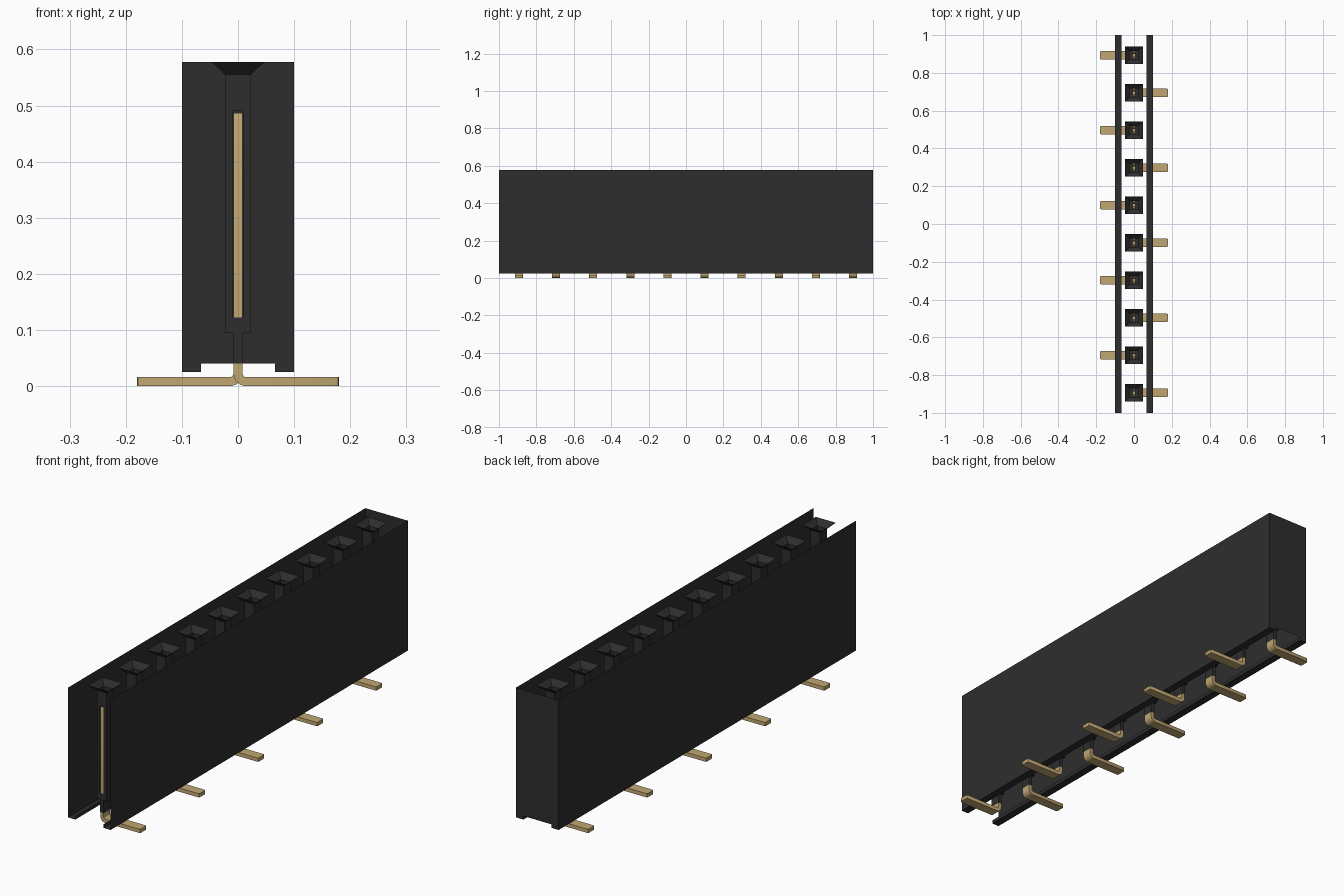
import bpy, bmesh, math

cube = bpy.data.objects.get("Cube")
if cube:
    bpy.data.objects.remove(cube, do_unlink=True)


def material(name, rgb, rough):
    m = bpy.data.materials.new(name)
    m.use_nodes = True
    m.diffuse_color = (*rgb, 1)
    b = m.node_tree.nodes["Principled BSDF"]
    b.inputs["Base Color"].default_value = (*rgb, 1)
    b.inputs["Roughness"].default_value = rough
    return m


BLACK = material("black plastic", (0.027, 0.027, 0.027), 0.6)
GOLD = material("brass", (0.53, 0.385, 0.17), 0.4)

COUNT, PITCH = 10, 0.1985
HALF_W, HALF_L = 0.1, 1.0          # housing half width and half length
TOP, FOOT, RECESS = 0.578, 0.025, 0.04
RAIL = 0.066                       # inner edge of the bottom rails
SHAFT, SLOT = 0.023, 0.0085        # half widths of the socket and its slit
T, D = 0.008, 0.0215               # half thickness and half depth of a contact


def finish(bm, name, mat, y=0.0):
    me = bpy.data.meshes.new(name)
    bm.to_mesh(me)
    bm.free()
    me.materials.append(mat)
    ob = bpy.data.objects.new(name, me)
    ob.location.y = y
    bpy.context.collection.objects.link(ob)
    return ob


def face(bm, pts):
    return bm.faces.new([bm.verts.new(p) for p in pts])


def sheet(bm, path, point_a, point_b):
    """Strip of quads along a path, between two placements of it."""
    a = [bm.verts.new(point_a(*p)) for p in path]
    b = [bm.verts.new(point_b(*p)) for p in path]
    for i in range(len(path) - 1):
        bm.faces.new((a[i], a[i + 1], b[i + 1], b[i]))


def rect(hx, hy, z):
    return [(-hx, -hy, z), (hx, -hy, z), (hx, hy, z), (-hx, hy, z)]


def ring(bm, lower, upper):
    for i in range(4):
        j = (i + 1) % 4
        face(bm, (lower[i], lower[j], upper[j], upper[i]))


def prism(bm, profile, axis_pt, depth):
    """Solid from a profile, extruded along y."""
    f = face(bm, [axis_pt(*p) for p in profile])
    r = bmesh.ops.extrude_face_region(bm, geom=[f])
    vs = [g for g in r["geom"] if isinstance(g, bmesh.types.BMVert)]
    bmesh.ops.translate(bm, verts=vs, vec=depth)


# Housing: thin side walls with bottom rails, closed at the back only
bm = bmesh.new()
side = [(RAIL, RECESS), (RAIL, FOOT), (HALF_W, FOOT), (HALF_W, TOP)]
for s in (-1, 1):
    sheet(bm, side, lambda x, z: (s * x, -HALF_L, z), lambda x, z: (s * x, HALF_L, z))
outline = side + [(-x, z) for x, z in reversed(side)]
face(bm, [(x, HALF_L, z) for x, z in outline])
bmesh.ops.remove_doubles(bm, verts=bm.verts, dist=1e-5)
bmesh.ops.recalc_face_normals(bm, faces=bm.faces)
finish(bm, "housing_shell", BLACK)


def make_socket(y, n):
    bm = bmesh.new()
    # funnel mouth
    ring(bm, rect(SHAFT, SHAFT, 0.555), rect(0.047, 0.047, TOP))
    # shaft walls, slit at the front and back
    wall = [(SLOT, SHAFT), (SHAFT, SHAFT), (SHAFT, -SHAFT), (SLOT, -SHAFT)]
    for s in (-1, 1):
        sheet(bm, wall, lambda x, v: (s * x, v, 0.095), lambda x, v: (s * x, v, 0.555))
        face(bm, [(s * x, v, 0.095) for x, v in wall])
        # wall above the slit
        face(bm, [(-SLOT, s * SHAFT, 0.49), (SLOT, s * SHAFT, 0.49),
                  (SLOT, s * SHAFT, 0.555), (-SLOT, s * SHAFT, 0.555)])
    # sleeve holding the contact
    ring(bm, rect(SLOT, SHAFT, RECESS), rect(SLOT, SHAFT, 0.122))
    finish(bm, f"socket_{n}", BLACK, y)


def make_contact(y, n, s):
    bm = bmesh.new()
    # bent stem and foot
    cx, cz, ri = 0.015, 0.023, 0.007
    ro = ri + 2 * T

    def arc(r):
        return [(cx - r * math.cos(a), cz - r * math.sin(a))
                for a in (math.pi / 2 * i / 6 for i in range(7))]
    outer = [(-T, 0.14)] + arc(ro) + [(0.18, 0.0)]
    inner = [(0.18, 2 * T)] + arc(ri)[::-1] + [(T, 0.14)]
    prism(bm, outer + inner, lambda x, z: (s * x, -D, z), (0, 2 * D, 0))
    tips = [e for e in bm.edges
            if all(abs(v.co.x) > 0.179 for v in e.verts)
            and abs(e.verts[0].co.z - e.verts[1].co.z) > 0.01]
    bmesh.ops.bevel(bm, geom=tips, offset=0.005, segments=2, affect='EDGES', profile=0.5)
    # two spring tines, flared at the mouth
    for k in (-1, 1):
        tine = [(D, 0.139), (D, 0.475), (D - 0.003, 0.487),
                (0.014, 0.487), (0.006, 0.45), (0.009, 0.139)]
        prism(bm, tine, lambda v, z: (-T, k * v, z), (2 * T, 0, 0))
    bmesh.ops.recalc_face_normals(bm, faces=bm.faces)
    ob = finish(bm, f"contact_{n}", GOLD, y)
    bpy.ops.object.select_all(action='DESELECT')
    ob.select_set(True)
    bpy.context.view_layer.objects.active = ob
    bpy.ops.object.shade_smooth_by_angle(angle=math.radians(30))


# Row of sockets; the feet alternate sides
for i in range(COUNT):
    y = (i - (COUNT - 1) / 2) * PITCH
    make_socket(y, i + 1)
    make_contact(y, i + 1, 1 if i % 2 == 0 else -1)
